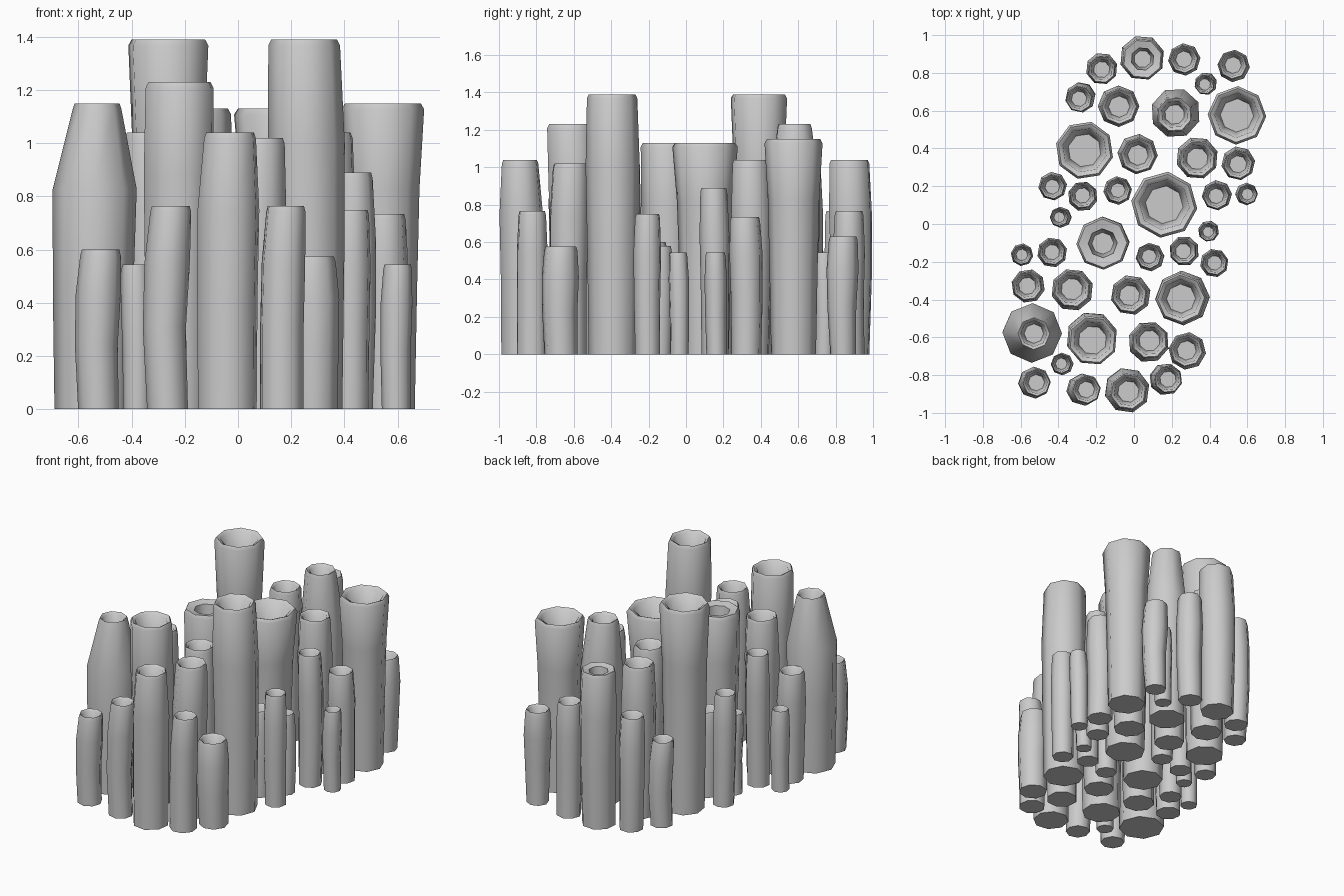
import bpy, bmesh, math, random

if "Cube" in bpy.data.objects:
    bpy.data.objects.remove(bpy.data.objects["Cube"])

random.seed(7)
SIDES = 8

# Front-half tubes: x, y, radius, height (each has a partner turned 180 degrees)
TUBES = [
    (-.04, -.877, .12, 1.04), (-.265, -.877, .086, .765), (.165, -.822, .085, .765),
    (-.525, -.84, .085, .6), (-.378, -.74, .06, .545), (.285, -.668, .1, .575),
    (.08, -.625, .11, 1.02), (-.225, -.595, .138, 1.23), (-.545, -.575, .158, 1.15),
    (.262, -.39, .145, 1.39), (-.018, -.372, .107, 1.02), (-.33, -.347, .113, 1.04),
    (-.558, -.323, .09, .735), (.425, -.205, .076, .75), (.265, -.145, .08, .58),
    (.083, -.18, .076, .6), (-.16, -.102, .14, 1.13), (-.435, -.155, .08, .89),
    (-.595, -.163, .06, .545), (.39, -.035, .056, .545),
]

# Shape changes by (tube, half): base/top width, hole width, mid and top shift
SHAPES = {
    (0, 0): dict(base=.95, top=.84, mid=(0, 0), lean=(.01, -.01)),
    (1, 0): dict(mid=(-.012, .0), lean=(.012, 0)),
    (2, 0): dict(base=1, mid=(0, 0), lean=(.015, 0)),
    (3, 0): dict(mid=(-.008, 0), lean=(.008, 0)),
    (8, 0): dict(base=.92, top=.58, hole=.75, mid=(0, 0), lean=(.015, -.005)),
    (9, 0): dict(top=.93, mid=(0, 0), lean=(-.013, -.005)),
    (16, 0): dict(top=1, hole=.55),
    (7, 0): dict(top=.97, mid=(0, 0), lean=(.005, -.02)),
    (0, 1): dict(top=.93, hole=.55),
    (3, 1): dict(r=.086, h=.63, base=.8),
    (5, 1): dict(r=.08),
    (7, 1): dict(r=.133, top=.74, hole=.72, lean=(-.01, -.015)),
    (8, 1): dict(r=.16, base=.75, top=.97, mid=(0, 0), lean=(0, 0)),
    (9, 1): dict(r=.155, base=.8, top=1, mid=(0, 0), lean=(0, 0)),
    (16, 1): dict(r=.176, base=.72, top=1, mid=(0, 0), lean=(0, 0)),
}


def make_tube(name, x, y, r, h, base=.9, top=.9, hole=.76, mid=None, lean=None):
    jit = lambda a: (random.uniform(-a, a), random.uniform(-a, a))
    mid = mid or jit(.008)
    lean = lean or jit(.008)
    rt = r * top
    wide = r * (base * .5 + top * .5) if base < .85 and top > .9 else r
    # outer wall, soft lip, then the hollow: radius, height, sideways shift
    rings = [
        (r * base, 0, (0, 0)),
        ((r * base + wide) / 2, h * .4, mid),
        (wide, h * .72, (mid[0] * .5 + lean[0] * .4, mid[1] * .5 + lean[1] * .4)),
        (rt, h - .022, lean),
        (rt * .92, h, lean),
        (rt * hole, h - .012, lean),
        (rt * hole * .75, h - max(.12, r * 1.3), lean),
    ]
    twist = random.uniform(0, math.tau / SIDES)
    bm = bmesh.new()
    loops = []
    for rad, z, (sx, sy) in rings:
        loops.append([bm.verts.new((x + sx + rad * math.cos(twist + math.tau * i / SIDES),
                                    y + sy + rad * math.sin(twist + math.tau * i / SIDES), z))
                      for i in range(SIDES)])
    for a, b in zip(loops, loops[1:]):
        for i in range(SIDES):
            j = (i + 1) % SIDES
            bm.faces.new((a[i], a[j], b[j], b[i]))
    bm.faces.new(loops[0][::-1])
    bm.faces.new(loops[-1])
    me = bpy.data.meshes.new(name)
    bm.to_mesh(me)
    bm.free()
    ob = bpy.data.objects.new(name, me)
    bpy.context.collection.objects.link(ob)
    ob.select_set(True)
    bpy.context.view_layer.objects.active = ob


# Two half clusters, the second turned half round
for half, sign in enumerate((1, -1)):
    for n, (x, y, r, h) in enumerate(TUBES):
        spec = dict(r=r, h=h)
        spec.update(SHAPES.get((n, half), {}))
        make_tube(f"{('front', 'back')[half]}_tube_{n + 1:02d}", x * sign, y * sign, **spec)

bpy.ops.object.shade_smooth_by_angle(angle=math.radians(58))
